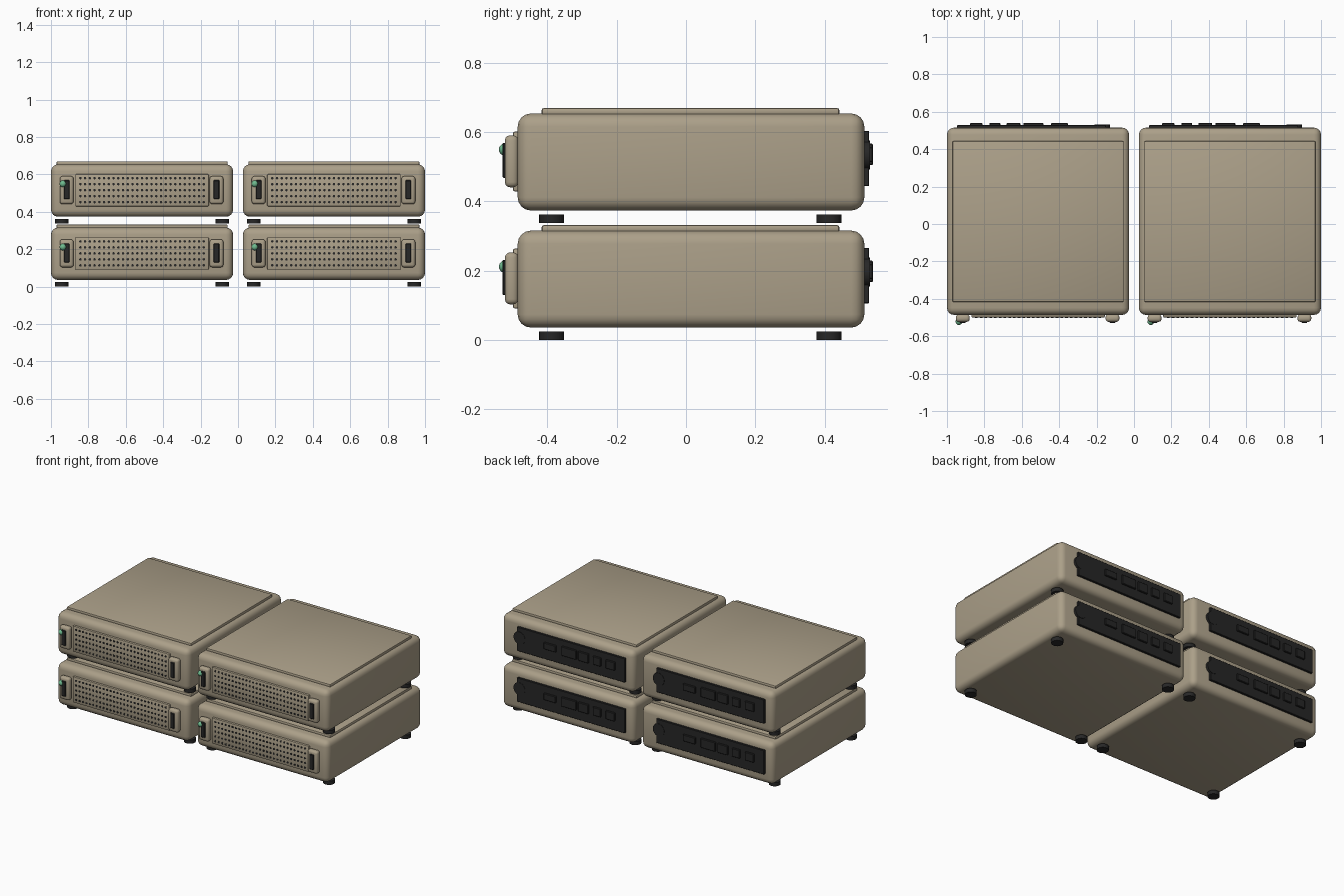
import bpy
import bmesh
import math
from mathutils import Matrix, Vector

cube = bpy.data.objects.get("Cube")
if cube:
    bpy.data.objects.remove(cube, do_unlink=True)


def material(name, rgb):
    mat = bpy.data.materials.new(name)
    mat.use_nodes = True
    mat.diffuse_color = (*rgb, 1)
    mat.node_tree.nodes["Principled BSDF"].inputs["Base Color"].default_value = (*rgb, 1)
    return mat


BEIGE = material("warm beige", (0.41, 0.35, 0.25))
BLACK = material("soft black", (0.02, 0.02, 0.02))
GREEN = material("lamp green", (0.16, 0.50, 0.28))


def finish(bm, name, mat):
    mesh = bpy.data.meshes.new(name)
    bm.to_mesh(mesh)
    bm.free()
    mesh.materials.append(mat)
    obj = bpy.data.objects.new(name, mesh)
    bpy.context.collection.objects.link(obj)
    bpy.ops.object.select_all(action="DESELECT")
    obj.select_set(True)
    bpy.context.view_layer.objects.active = obj
    bpy.ops.object.shade_smooth_by_angle(angle=math.radians(35))
    return obj


def box(name, mat, x, y, z, bevel, segments):
    """Box from (min, max) ranges, with rounded edges."""
    bm = bmesh.new()
    size = Vector([r[1] - r[0] for r in (x, y, z)])
    middle = Vector([(r[0] + r[1]) / 2 for r in (x, y, z)])
    bmesh.ops.create_cube(bm, size=1, matrix=Matrix.Translation(middle) @ Matrix.Diagonal(size).to_4x4())
    bmesh.ops.bevel(bm, geom=bm.edges[:], offset=bevel, segments=segments,
                    profile=0.5, affect="EDGES", clamp_overlap=True)
    return finish(bm, name, mat)


def add_disc(bm, centre, radius, depth, sides, facing_y=False):
    turn = Matrix.Rotation(math.pi / 2, 4, "X") if facing_y else Matrix.Identity(4)
    bmesh.ops.create_cone(bm, cap_ends=True, segments=sides, radius1=radius, radius2=radius,
                          depth=depth, matrix=Matrix.Translation(centre) @ turn)


def build_unit():
    parts = []

    # Casing and raised lid
    parts.append(box("casing", BEIGE, (-0.487, 0.487), (-0.486, 0.515), (0.036, 0.316), 0.038, 4))
    parts.append(box("lid", BEIGE, (-0.458, 0.458), (-0.417, 0.443), (0.31, 0.332), 0.007, 2))

    # Feet
    bm = bmesh.new()
    for x in (-0.43, 0.43):
        for y in (-0.388, 0.413):
            add_disc(bm, (x, y, 0.0125), 0.036, 0.025, 24)
    parts.append(finish(bm, "feet", BLACK))

    # Front grille with rows of vent holes
    parts.append(box("grille_panel", BEIGE, (-0.357, 0.357), (-0.5, -0.48), (0.091, 0.264), 0.006, 2))
    bm = bmesh.new()
    columns, rows = 27, 5
    for i in range(columns):
        for j in range(rows):
            x = -0.33 + 0.66 * i / (columns - 1)
            z = 0.178 + (j - 2) * 0.032
            add_disc(bm, (x, -0.5, z), 0.007, 0.004, 8, True)
    parts.append(finish(bm, "vent_holes", BLACK))

    # Front pods with dark slots
    for side, x in (("right", -0.403), ("left", 0.398)):
        parts.append(box(side + "_pod", BEIGE, (x - 0.037, x + 0.037), (-0.523, -0.484),
                         (0.103, 0.253), 0.015, 3))
        parts.append(box(side + "_slot", BLACK, (x - 0.015, x + 0.015), (-0.53, -0.515),
                         (0.13, 0.231), 0.003, 1))

    # Status lamp
    bm = bmesh.new()
    bmesh.ops.create_uvsphere(bm, u_segments=16, v_segments=10, radius=0.018,
                              matrix=Matrix.Translation((-0.423, -0.522, 0.212)))
    parts.append(finish(bm, "status_lamp", GREEN))

    # Rear connector plate with round end tab and raised ports
    parts.append(box("rear_plate", BLACK, (-0.432, 0.362), (0.51, 0.529), (0.106, 0.266), 0.002, 1))
    bm = bmesh.new()
    add_disc(bm, (0.344, 0.52, 0.196), 0.042, 0.022, 24, True)
    parts.append(finish(bm, "rear_tab", BLACK))
    ports = ((-0.33, 0.066, 0.056), (-0.231, 0.058, 0.056), (-0.132, 0.074, 0.062),
             (-0.025, 0.107, 0.062), (0.115, 0.09, 0.044))
    for x, width, height in ports:
        parts.append(box("rear_port", BLACK, (x - width / 2, x + width / 2), (0.525, 0.54),
                         (0.198 - height / 2, 0.198 + height / 2), 0.003, 1))
    return parts


# Two by two stack of identical units
unit = build_unit()
for level, lift in (("lower", 0.0), ("upper", 0.338)):
    for side, shift in (("right", -0.513), ("left", 0.513)):
        for part in unit:
            copy = part.copy()
            copy.name = f"{level}_{side}_{part.name}"
            copy.location = (shift, 0, lift)
            bpy.context.collection.objects.link(copy)
for part in unit:
    bpy.data.objects.remove(part, do_unlink=True)
